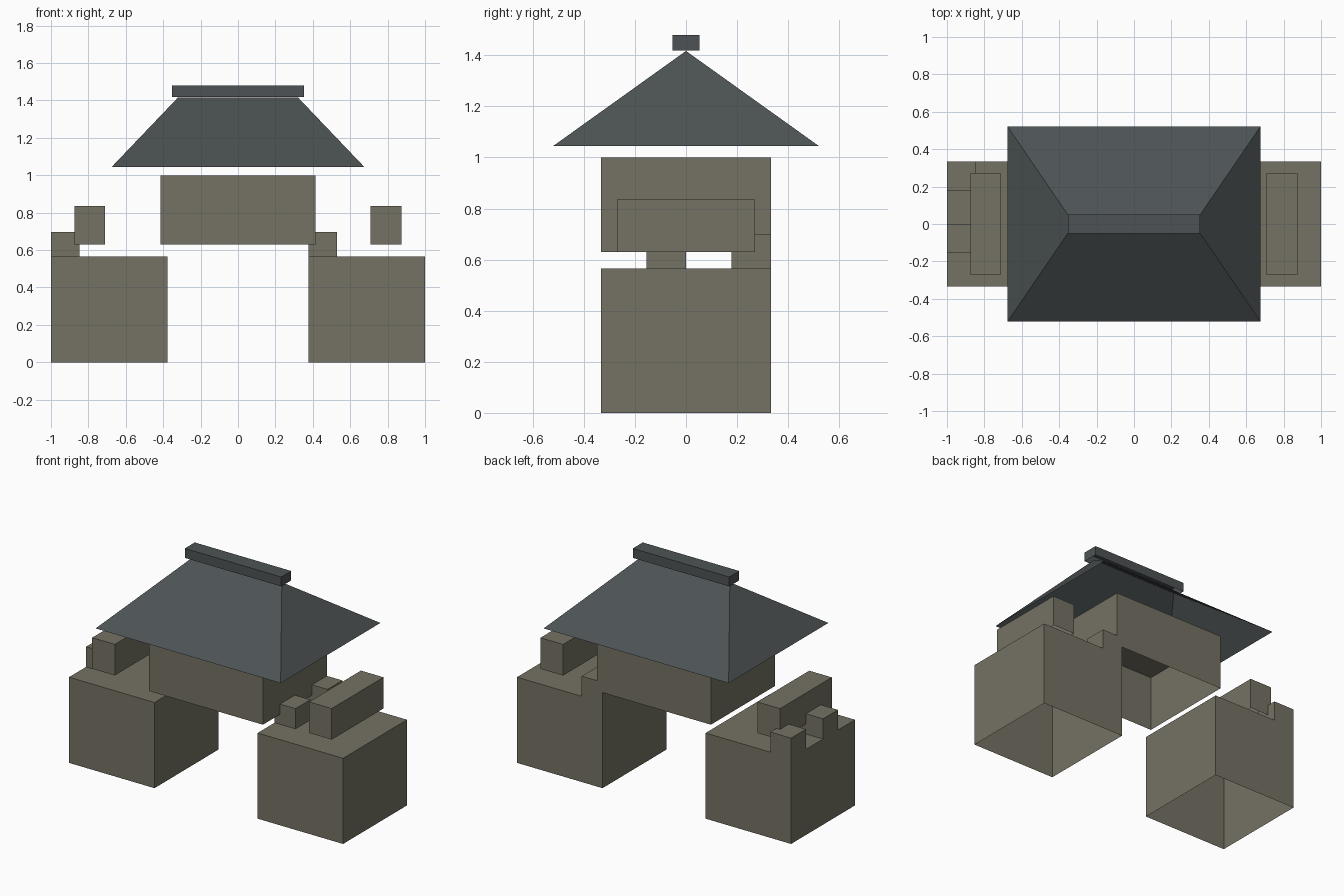
import bpy, bmesh

if "Cube" in bpy.data.objects:
    bpy.data.objects.remove(bpy.data.objects["Cube"])


def material(name, rgb):
    m = bpy.data.materials.new(name)
    m.diffuse_color = (*rgb, 1)
    m.use_nodes = True
    m.node_tree.nodes["Principled BSDF"].inputs["Base Color"].default_value = m.diffuse_color
    return m


stone = material("grey_brown_stone", (0.176, 0.167, 0.127))
slate = material("dark_slate", (0.074, 0.086, 0.089))


def finish(name, bm, mat):
    me = bpy.data.meshes.new(name)
    bm.to_mesh(me)
    bm.free()
    me.materials.append(mat)
    ob = bpy.data.objects.new(name, me)
    bpy.context.collection.objects.link(ob)
    return ob


def open_box(name, x, y, z, mat):
    """Box given by its ranges, a shell without an underside."""
    bm = bmesh.new()
    bmesh.ops.create_cube(bm, size=1)
    for v in bm.verts:
        v.co = [r[0] if c < 0 else r[1] for c, r in zip(v.co, (x, y, z))]
    bm.normal_update()
    floor = [f for f in bm.faces if f.normal.z < -0.5]
    bmesh.ops.delete(bm, geom=floor, context='FACES_ONLY')
    return finish(name, bm, mat)


# Gate pillars with their raised parapet blocks
for side, px, mx, bx in (
        ("left", (-1, -0.376), (-1, -0.848), (-0.875, -0.71)),
        ("right", (0.376, 1), (0.376, 0.528), (0.708, 0.873))):
    open_box(side + "_pillar", px, (-0.333, 0.333), (0, 0.565), stone)
    open_box(side + "_long_block", bx, (-0.27, 0.27), (0.63, 0.835), stone)
    for place, my in (("middle", (-0.155, 0)), ("back", (0.178, 0.333))):
        open_box(f"{side}_{place}_merlon", mx, my, (0.565, 0.698), stone)

# Upper room bridging the pillars
open_box("upper_room", (-0.415, 0.415), (-0.333, 0.333), (0.63, 1.0), stone)

# Hipped roof: four slopes, open below
bm = bmesh.new()
eave = [bm.verts.new((x, y, 1.045)) for x, y in
        ((-0.675, -0.52), (0.675, -0.52), (0.675, 0.52), (-0.675, 0.52))]
ridge = [bm.verts.new((x, 0, 1.417)) for x in (-0.32, 0.32)]
bm.faces.new((eave[0], eave[1], ridge[1], ridge[0]))
bm.faces.new((eave[1], eave[2], ridge[1]))
bm.faces.new((eave[2], eave[3], ridge[0], ridge[1]))
bm.faces.new((eave[3], eave[0], ridge[0]))
finish("hipped_roof", bm, slate)

# Ridge cap
open_box("ridge_cap", (-0.352, 0.352), (-0.052, 0.052), (1.418, 1.48), slate)
